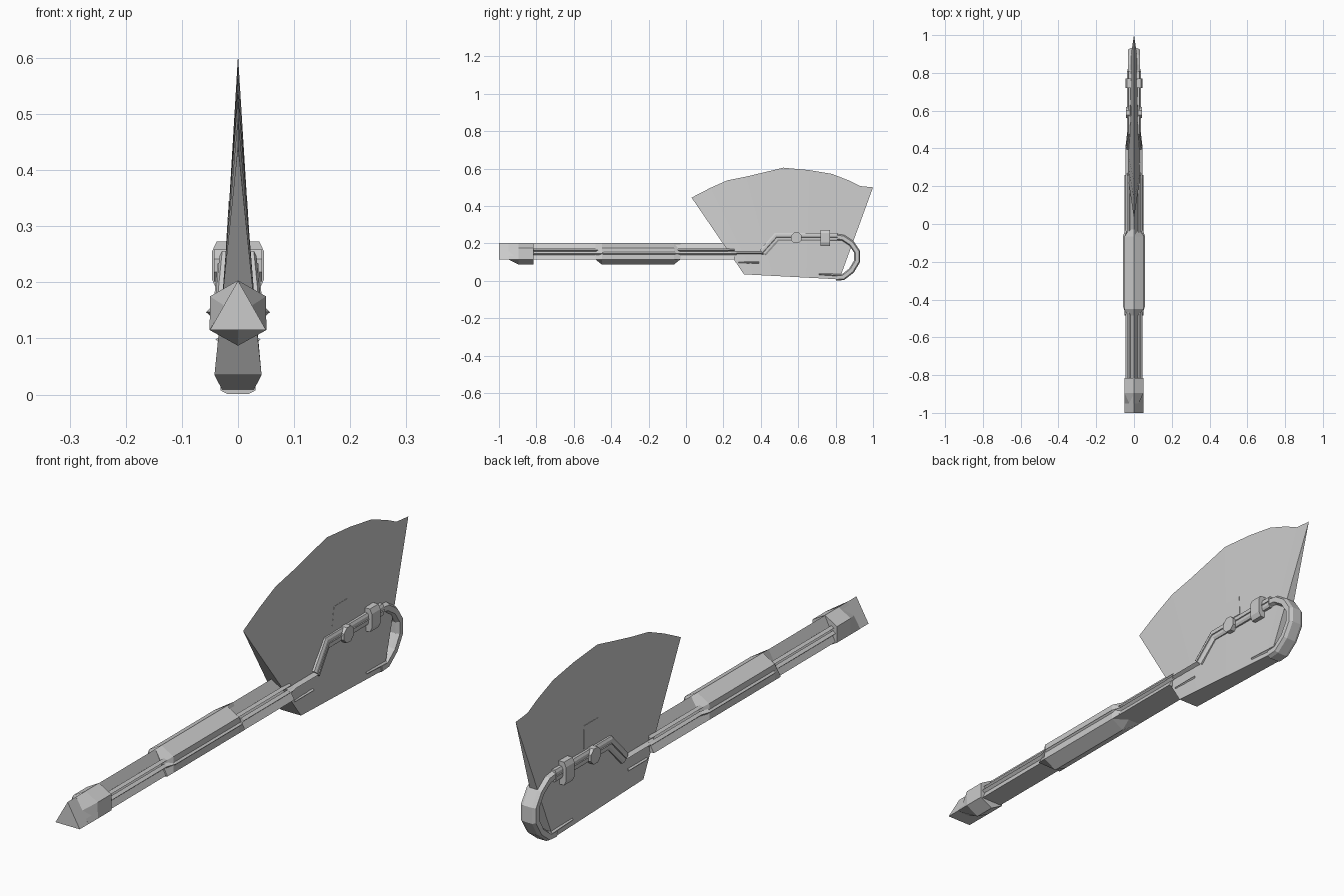
import bpy, bmesh, math
from mathutils import Vector

if "Cube" in bpy.data.objects:
    bpy.data.objects.remove(bpy.data.objects["Cube"])


def loft(name, sections):
    """Closed skin through a list of equal-length point rings."""
    bm = bmesh.new()
    rings = [[bm.verts.new(p) for p in s] for s in sections]
    n = len(rings[0])
    for a, b in zip(rings, rings[1:]):
        for i in range(n):
            j = (i + 1) % n
            bm.faces.new((a[i], a[j], b[j], b[i]))
    bm.faces.new(rings[0])
    bm.faces.new(rings[-1])
    bmesh.ops.recalc_face_normals(bm, faces=bm.faces)
    me = bpy.data.meshes.new(name)
    bm.to_mesh(me)
    bm.free()
    ob = bpy.data.objects.new(name, me)
    bpy.context.collection.objects.link(ob)
    return ob


def sweep(name, path, section):
    """Sweep a (sideways, normal) section along a path lying close to the yz plane."""
    pts = [Vector(p) for p in path]
    rings = []
    for i, p in enumerate(pts):
        dirs = []
        if i > 0:
            dirs.append((pts[i] - pts[i - 1]).yz.normalized())
        if i < len(pts) - 1:
            dirs.append((pts[i + 1] - pts[i]).yz.normalized())
        t = sum(dirs, Vector((0, 0))).normalized()
        k = 1 / t.dot(dirs[0])
        rings.append([(p.x + u, p.y - t.y * v * k, p.z + t.x * v * k) for u, v in section])
    return loft(name, rings)


def octagon(hu, hv, c=0.5):
    a, b = hu * c, hv * c
    return [(hu, -b), (hu, b), (a, hv), (-a, hv), (-hu, b), (-hu, -b), (-a, -hv), (a, -hv)]


def diamond(hu, hv):
    return [(hu, 0), (0, hv), (-hu, 0), (0, -hv)]


# Triangular handle core
def tri(y, h):
    return [(0, y, 0.203), (h, y, 0.115), (-h, y, 0.115)]


loft("handle_shaft", [tri(-1, .05), tri(-.82, .05), tri(-.815, .043),
                      tri(-.45, .043), tri(-.445, .05), tri(.26, .05)])


# Hexagonal sleeves that melt into the triangular shaft
def hexa(y, full):
    w, zs, zb = (.05, .175, .087) if full else (.0245, .1585, .1155)
    return [(0, y, .2035), (w, y, zs), (.0505, y, .115),
            (0, y, zb), (-.0505, y, .115), (-w, y, zs)]


loft("pommel_sleeve", [hexa(-.95, 0), hexa(-.895, 1), hexa(-.815, 1)])
loft("grip_sleeve", [hexa(-.485, 0), hexa(-.45, 1), hexa(-.065, 1), hexa(-.03, 0)])

# Wedge blade: ruled from a wide base to a sharp, faintly scalloped edge
edge = [(.03, .445), (.13, .497), (.22, .537), (.32, .557), (.43, .583), (.52, .605),
        (.66, .592), (.78, .572), (.87, .537), (.93, .507), (1.0, .5)]
rings = []
for y, z in edge:
    t = (y - .03) / .97
    w, yb, zb = .042 - .014 * t, .31 + .51 * t, .035 - .027 * t
    rings.append([(w, yb, zb), (0, y, z), (-w, yb, zb)])
loft("blade", rings)

# Rear loop around the back of the blade
sweep("rear_loop", [(0, .79, .236), (0, .84, .23), (0, .885, .2), (0, .915, .155),
                    (0, .915, .105), (0, .885, .055), (0, .84, .02), (0, .80, .017)],
      octagon(.031, .016, .6))

for s, side in ((1, "right"), (-1, "left")):
    # Rails along the handle
    sweep("handle_rail_" + side,
          [(s * x, y, .147) for y, x in ((-.9, .034), (-.48, .034), (-.44, .047),
                                         (-.06, .047), (-.03, .036), (.27, .036))],
          diamond(.01, .009))
    sweep("upper_rail_" + side, [(s * .027, -.9, .165), (s * .027, .26, .165)],
          diamond(.01, .008))
    # Cranked rail on the blade cheek, with a raised ridge
    path = [(s * .03, .24, .15), (s * .03, .41, .15), (s * .021, .485, .234), (s * .021, .81, .234)]
    sweep("cheek_rail_" + side, path[1:], octagon(.012, .022, .6))
    sweep("cheek_ridge_" + side, path, diamond(.015, .008))
    # Clamp block and round boss on the rail
    sweep("rail_clamp_" + side, [(s * .026, .72, .23), (s * .026, .77, .23)],
          octagon(.02, .043, .6))
    ring = [(.59 + .031 * math.cos(a), .23 + .031 * math.sin(a))
            for a in (math.pi / 8 + i * math.pi / 4 for i in range(8))]
    loft("rail_boss_" + side, [[(s * x, y, z) for y, z in ring] for x in (.01, .043)])
    # Small strips near the lower edge of the blade
    sweep("front_strip_" + side, [(s * .034, .28, .098), (s * .034, .39, .098)],
          diamond(.006, .005))
    sweep("lower_strip_" + side, [(s * .028, .71, .036), (s * .027, .83, .03)],
          diamond(.006, .006))

# Thin raised panel on both cheeks
loft("cheek_panel", [[(s * w, y, z) for y, w, z in
                      ((.52, .0215, .265), (.54, .0165, .345), (.62, .016, .345), (.63, .021, .265))]
                     for s in (1, -1)])
